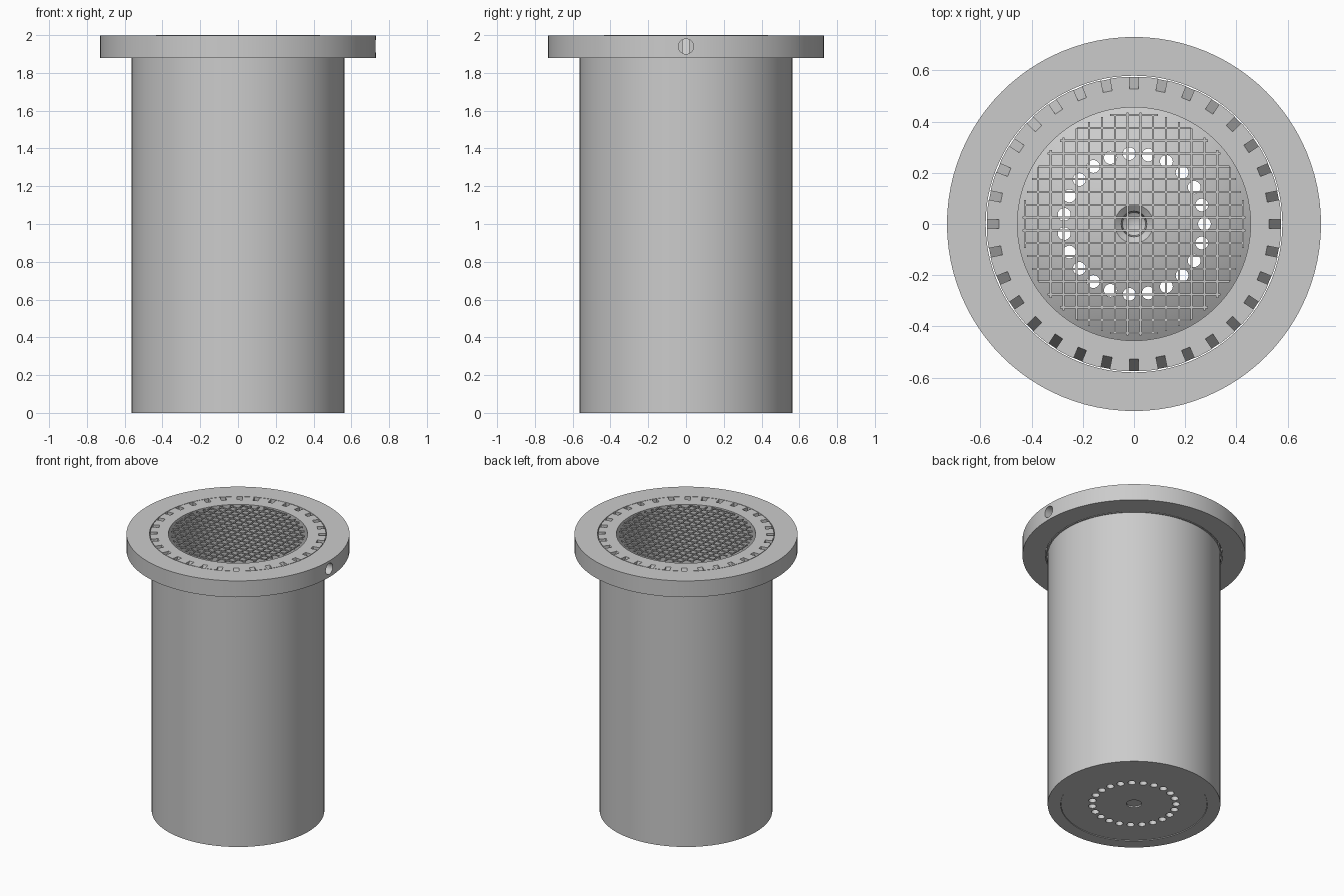
import bpy
import bmesh
from math import sin, cos, pi, sqrt, radians
from mathutils import Matrix, Vector

cube = bpy.data.objects.get("Cube")
if cube:
    bpy.data.objects.remove(cube, do_unlink=True)

grey = bpy.data.materials.new("plain_grey")
grey.use_nodes = True
COLOUR = (0.6, 0.6, 0.6, 1)
grey.diffuse_color = COLOUR
grey.node_tree.nodes["Principled BSDF"].inputs["Base Color"].default_value = COLOUR


def finish(name, bm):
    bmesh.ops.recalc_face_normals(bm, faces=bm.faces)
    mesh = bpy.data.meshes.new(name)
    bm.to_mesh(mesh)
    bm.free()
    mesh.materials.append(grey)
    obj = bpy.data.objects.new(name, mesh)
    bpy.context.collection.objects.link(obj)
    return obj


def lathe(name, profile, steps=96):
    """Spin a closed (radius, height) outline round the z axis."""
    bm = bmesh.new()
    verts = [bm.verts.new((r, 0, z)) for r, z in profile]
    edges = [bm.edges.new((a, b)) for a, b in zip(verts, verts[1:] + verts[:1])
             if a.co.x > 0 or b.co.x > 0]
    bmesh.ops.spin(bm, geom=verts + edges, cent=(0, 0, 0), axis=(0, 0, 1),
                   angle=2 * pi, steps=steps)
    bmesh.ops.remove_doubles(bm, verts=bm.verts, dist=1e-5)
    bmesh.ops.dissolve_degenerate(bm, edges=bm.edges, dist=1e-5)
    return finish(name, bm)


def select_only(obj):
    bpy.ops.object.select_all(action='DESELECT')
    obj.select_set(True)
    bpy.context.view_layer.objects.active = obj


def cut(obj, cutter):
    mod = obj.modifiers.new("cut", 'BOOLEAN')
    mod.operation = 'DIFFERENCE'
    mod.solver = 'EXACT'
    mod.object = cutter
    select_only(obj)
    bpy.ops.object.modifier_apply(modifier=mod.name)
    bpy.data.objects.remove(cutter, do_unlink=True)


TOP = 1.998
FLANGE_BASE = 1.88

# Tubular body with a slightly wider collar and a seat for the base
body = lathe("body", [(0.565, 0), (0.565, FLANGE_BASE), (0.575, FLANGE_BASE),
                      (0.575, TOP), (0.455, TOP), (0.455, 0.04),
                      (0.48, 0.04), (0.48, 0)])

# Sloped notches round the collar
bm = bmesh.new()
for i in range(32):
    turn = Matrix.Rotation(2 * pi * i / 32, 4, 'Z')
    sides = [[bm.verts.new(turn @ Vector((r, y, z)))
              for r, z in ((0.525, 2.003), (0.577, 1.87), (0.6, 1.87), (0.6, 2.003))]
             for y in (-0.0175, 0.0175)]
    for side in sides:
        bm.faces.new(side)
    for a in range(4):
        b = (a + 1) % 4
        bm.faces.new((sides[0][a], sides[0][b], sides[1][b], sides[1][a]))
cut(body, finish("notch_cutter", bm))

# Flange ring with a port on its left side
flange = lathe("flange", [(0.579, FLANGE_BASE), (0.73, FLANGE_BASE),
                          (0.73, TOP), (0.579, TOP)])
bm = bmesh.new()
bmesh.ops.create_cone(bm, cap_ends=True, segments=32, radius1=0.04, radius2=0.04,
                      depth=0.3, matrix=Matrix.Translation((0.66, 0, 1.94))
                      @ Matrix.Rotation(radians(90), 4, 'Y'))
cut(flange, finish("port_cutter", bm))

# Domed base with a countersunk blind hole in the middle
dome = [(r, 0.039 + 0.14 * (1 - (r / 0.455) ** 2))
        for r in [0.455 - 0.38 * i / 12 for i in range(13)]]
base = lathe("domed_base", [(0, 0.014), (0.05, 0.014), (0.05, 0.004), (0.478, 0.004),
                            (0.478, 0.039)] + dome + [(0.05, 0.155), (0.045, 0.08), (0, 0.05)])

# Ring of vent holes through the base
bm = bmesh.new()
for i in range(23):
    a = 2 * pi * i / 23
    bmesh.ops.create_cone(bm, cap_ends=True, segments=24, radius1=0.025, radius2=0.025,
                          depth=0.6, matrix=Matrix.Translation((0.275 * cos(a), 0.275 * sin(a), 0.1)))
cut(base, finish("vent_cutter", bm))

# Wire grid across the mouth, trimmed to a circle
bm = bmesh.new()
for i in range(18):
    offset = -0.425 + 0.05 * i
    length = 2 * sqrt(0.435 ** 2 - offset ** 2)
    for across in (False, True):
        place = Matrix.Translation((0, offset, 1.996)) @ Matrix.Diagonal((length, 0.008, 0.008, 1))
        if across:
            place = Matrix.Rotation(pi / 2, 4, 'Z') @ place
        bmesh.ops.create_cube(bm, size=1, matrix=place)
finish("wire_grid", bm)

for part in (body, flange, base):
    select_only(part)
    bpy.ops.object.shade_smooth_by_angle(angle=radians(25))
